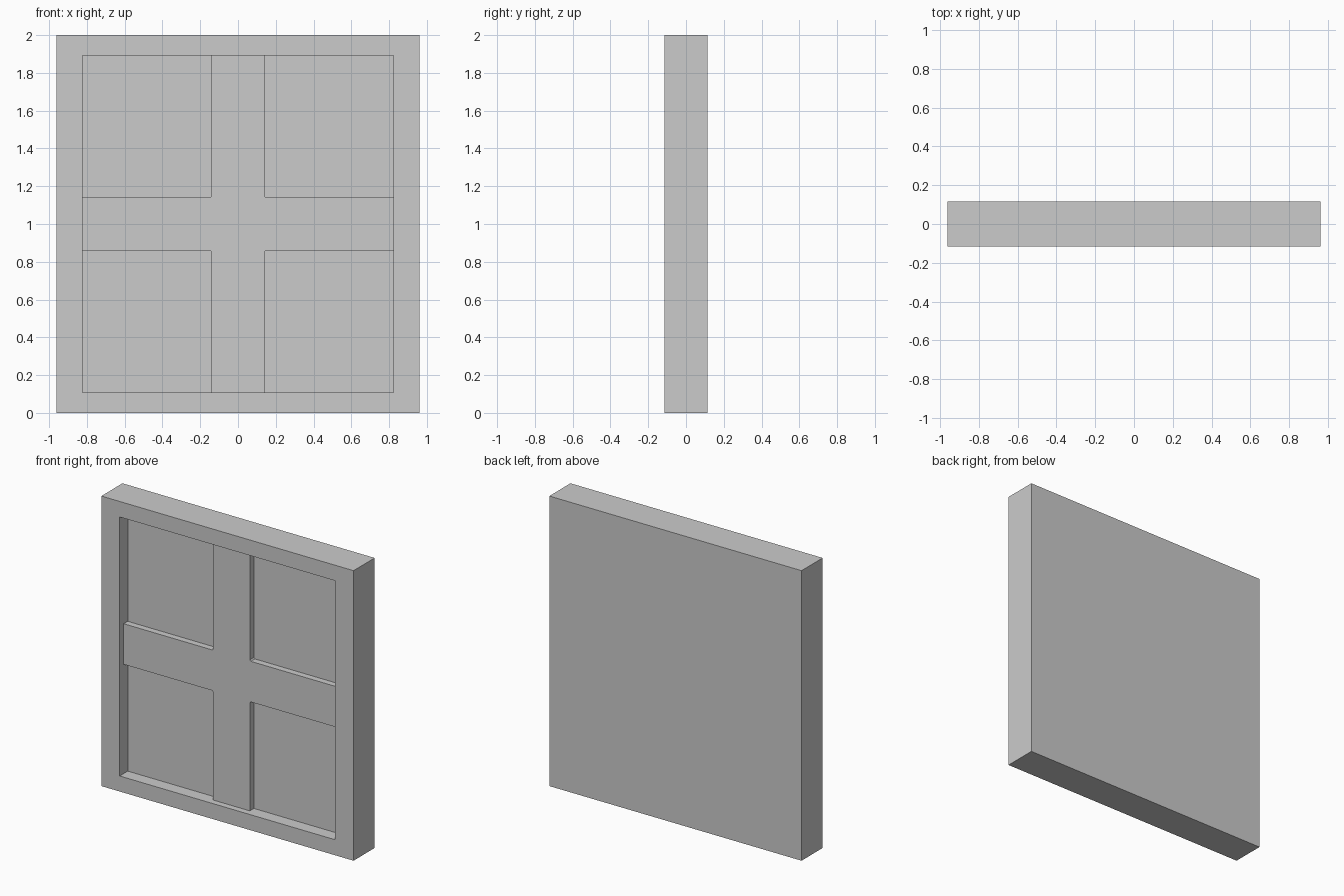
import bpy, bmesh
from math import copysign

if "Cube" in bpy.data.objects:
    bpy.data.objects.remove(bpy.data.objects["Cube"])

HALF_W, HALF_H, HALF_D = 0.962, 1.0, 0.115   # outer block
OPEN_W, OPEN_H = 0.822, 0.893                # half size of the opening
PANE_Y, BAR_Y = -0.027, -0.071               # recessed pane and bar fronts
BAR, CHAMFER = 0.14, 0.008                   # half bar width, inner corner cut


def make_object(name, bm):
    bmesh.ops.recalc_face_normals(bm, faces=bm.faces)
    mesh = bpy.data.meshes.new(name)
    bm.to_mesh(mesh)
    bm.free()
    obj = bpy.data.objects.new(name, mesh)
    obj.location.z = HALF_H
    bpy.context.collection.objects.link(obj)
    return obj


# Frame with solid back: inset the front face, then push it in to the pane depth
bm = bmesh.new()
bmesh.ops.create_cube(bm, size=2)
bmesh.ops.scale(bm, vec=(HALF_W, HALF_D, HALF_H), verts=bm.verts)
bm.normal_update()
front = min(bm.faces, key=lambda f: f.calc_center_median().y)
for y in (-HALF_D, PANE_Y):
    bmesh.ops.inset_individual(bm, faces=[front], thickness=0.01)
    for v in front.verts:
        v.co = (copysign(OPEN_W, v.co.x), y, copysign(OPEN_H, v.co.z))
make_object("window_frame", bm)

# Cross bars: one quadrant of the outline repeated around, then extruded
quarter = [(OPEN_W, BAR), (BAR + CHAMFER, BAR), (BAR, BAR + CHAMFER), (BAR, OPEN_H)]
outline = []
for sx, sz in ((1, 1), (-1, 1), (-1, -1), (1, -1)):
    pts = [(x * sx, z * sz) for x, z in quarter]
    outline += pts if sx * sz > 0 else pts[::-1]
bm = bmesh.new()
face = bm.faces.new([bm.verts.new((x, PANE_Y, z)) for x, z in outline])
ext = bmesh.ops.extrude_face_region(bm, geom=[face], use_keep_orig=True)
moved = [g for g in ext["geom"] if isinstance(g, bmesh.types.BMVert)]
bmesh.ops.translate(bm, vec=(0, BAR_Y - PANE_Y, 0), verts=moved)
make_object("cross_bars", bm)
